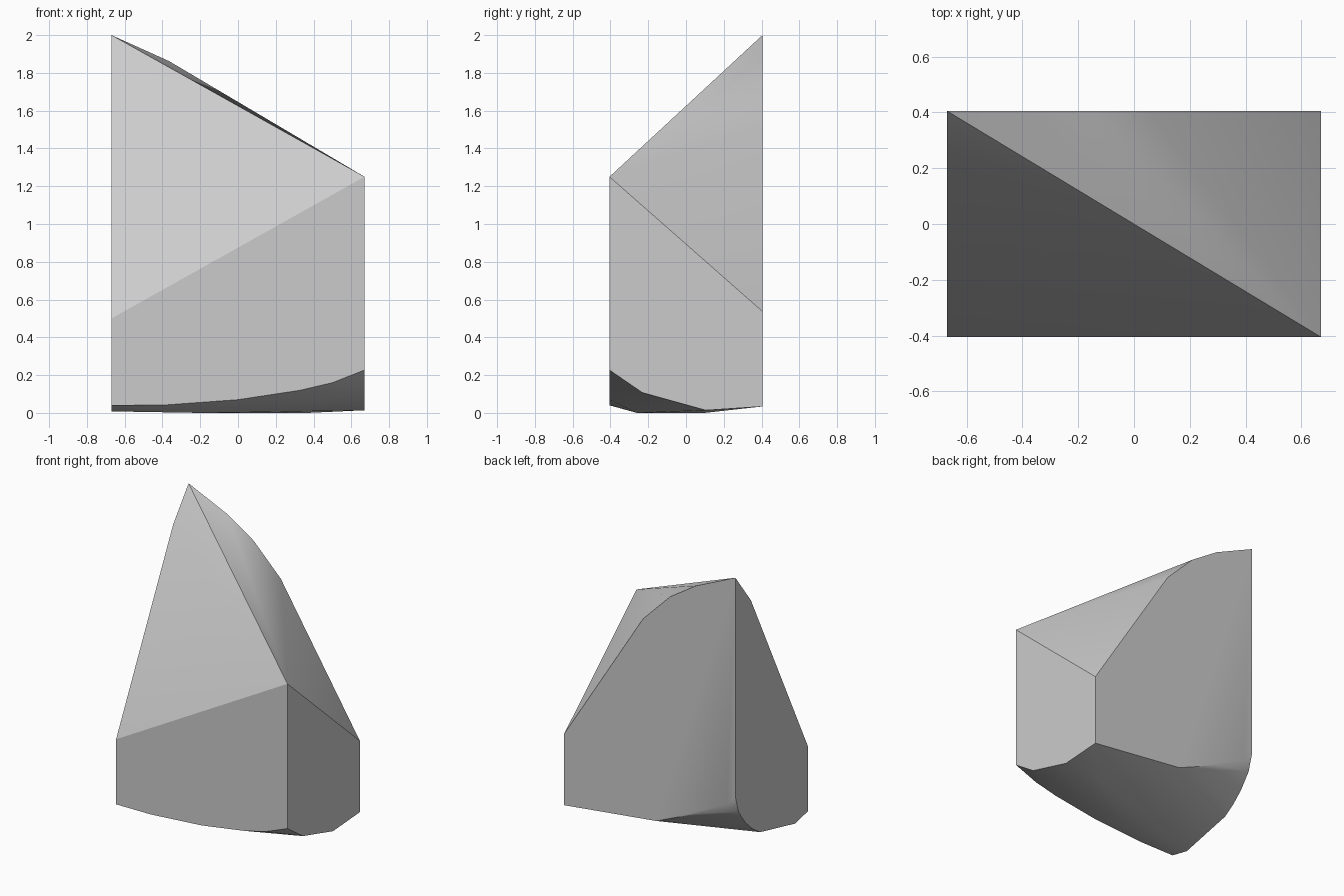
import bpy, bmesh, math

cube = bpy.data.objects.get("Cube")
if cube:
    bpy.data.objects.remove(cube, do_unlink=True)

HX, HY = 0.67, 0.405  # half width and half depth of the block

# Outline of each upright side: (position along the side, height)
front = [(-HX, 0.5), (HX, 1.25),
         (-HX, 0.04), (-0.4, 0.041), (0, 0.07), (0.33, 0.12), (0.5, 0.16), (HX, 0.227)]
back = [(-HX, 2), (-0.366, 1.863), (-0.16, 1.73), (0.052, 1.517), (HX, 0.537),
        (-HX, 0.45), (-0.6, 0.375), (-0.376, 0.255), (-0.05, 0.115), (HX, 0.034)]
right = [(-0.23, 0.107), (0.105, 0.014)]
left = [(0.232, 1.775),
        (0.37, 0.33), (0.294, 0.227), (0.214, 0.152), (0.128, 0.096), (-0.26, 0.008)]
underside = [(-0.2, -0.26, 0), (0.37, 0.1, 0)]

points = [(x, -HY, z) for x, z in front]
points += [(x, HY, z) for x, z in back]
points += [(HX, y, z) for y, z in right]
points += [(-HX, y, z) for y, z in left]
points += underside

# Wrap the outlines in one convex faceted block
bm = bmesh.new()
for p in points:
    bm.verts.new(p)
hull = bmesh.ops.convex_hull(bm, input=bm.verts[:])
loose = {g for g in hull["geom_interior"] + hull["geom_unused"]
         if isinstance(g, bmesh.types.BMVert) and g.is_valid}
bmesh.ops.delete(bm, geom=list(loose), context="VERTS")

# Merge the flat sides into single faces
bmesh.ops.dissolve_limit(bm, angle_limit=math.radians(0.5),
                         verts=bm.verts[:], edges=bm.edges[:])
bmesh.ops.recalc_face_normals(bm, faces=bm.faces[:])
mesh = bpy.data.meshes.new("stone_block")
bm.to_mesh(mesh)
bm.free()

block = bpy.data.objects.new("stone_block", mesh)
bpy.context.scene.collection.objects.link(block)

# Plain grey stone
grey = bpy.data.materials.new("light_grey")
grey.use_nodes = True
colour = (0.6, 0.6, 0.6, 1)
grey.diffuse_color = colour
grey.node_tree.nodes["Principled BSDF"].inputs["Base Color"].default_value = colour
mesh.materials.append(grey)

# Soften the shallow facets, keep the main edges crisp
bpy.ops.object.select_all(action="DESELECT")
block.select_set(True)
bpy.context.view_layer.objects.active = block
bpy.ops.object.shade_smooth_by_angle(angle=math.radians(28))
